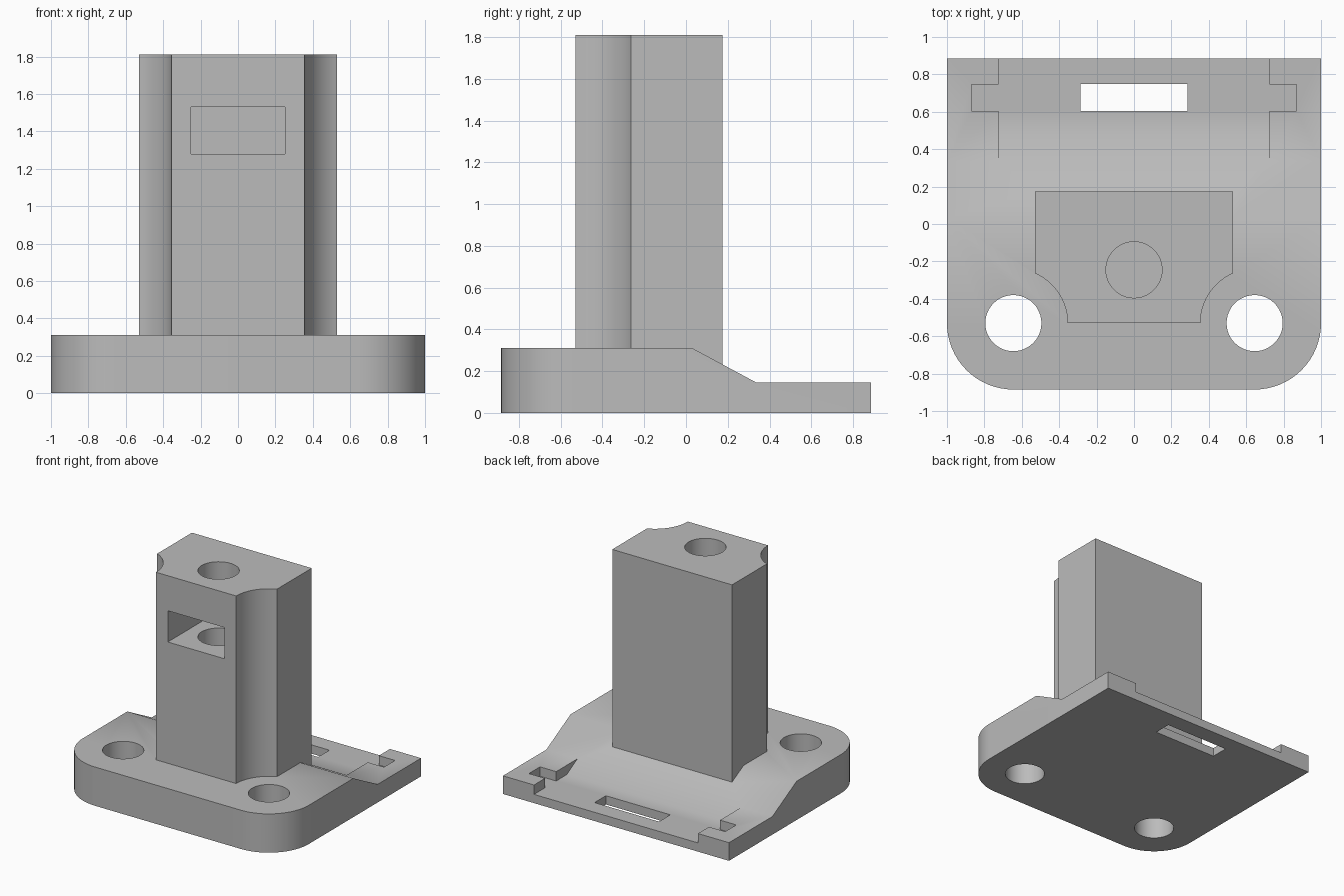
import bpy, bmesh, math
from mathutils import Vector

if "Cube" in bpy.data.objects:
    bpy.data.objects.remove(bpy.data.objects["Cube"], do_unlink=True)

grey = bpy.data.materials.new("plain grey")
grey.use_nodes = True
GREY = (0.5, 0.5, 0.5, 1)
grey.diffuse_color = GREY
grey.node_tree.nodes["Principled BSDF"].inputs["Base Color"].default_value = GREY


def prism(name, points, shift):
    """Extrude a closed outline of 3D points along shift."""
    bm = bmesh.new()
    face = bm.faces.new([bm.verts.new(p) for p in points])
    side = bmesh.ops.extrude_face_region(bm, geom=[face])
    verts = [v for v in side["geom"] if isinstance(v, bmesh.types.BMVert)]
    bmesh.ops.translate(bm, verts=verts, vec=Vector(shift))
    bmesh.ops.recalc_face_normals(bm, faces=bm.faces)
    mesh = bpy.data.meshes.new(name)
    bm.to_mesh(mesh)
    bm.free()
    mesh.materials.append(grey)
    obj = bpy.data.objects.new(name, mesh)
    bpy.context.collection.objects.link(obj)
    return obj


def upright(name, outline, z0, z1):
    return prism(name, [(x, y, z0) for x, y in outline], (0, 0, z1 - z0))


def crosswise(name, profile, half):
    return prism(name, [(-half, y, z) for y, z in profile], (2 * half, 0, 0))


def box(name, x0, x1, y0, y1, z0, z1):
    return upright(name, [(x0, y0), (x1, y0), (x1, y1), (x0, y1)], z0, z1)


def arc(cx, cy, r, start, end, n):
    angles = [start + (end - start) * i / n for i in range(n + 1)]
    return [(cx + r * math.cos(a), cy + r * math.sin(a)) for a in angles]


def bore(name, x, y, r, z0, z1):
    return upright(name, arc(x, y, r, 0, math.tau, 48)[:-1], z0, z1)


def combine(target, tool, operation="DIFFERENCE"):
    mod = target.modifiers.new("boolean", "BOOLEAN")
    mod.operation = operation
    mod.solver = "EXACT"
    mod.object = tool
    bpy.context.view_layer.objects.active = target
    bpy.ops.object.modifier_apply(modifier=mod.name)
    bpy.data.objects.remove(tool, do_unlink=True)


def mirrored(half):
    """Close a right-hand outline with its reflection."""
    return half + [(-x, y) for x, y in reversed(half)]


HOLE_X, HOLE_Y, HOLE_R = 0.645, -0.53, 0.15
BACK, TOP, LIP, FLOOR = 0.885, 0.31, 0.145, 0.07

# Base plate with rounded front corners
corner = arc(HOLE_X, HOLE_Y, 0.355, -math.pi / 2, 0, 16)
base = upright("mounting_base", mirrored(corner + [(1, BACK)]), 0, TOP)

# Sloped step down to the thin rear, then the recessed middle channel
combine(base, crosswise("step_cutter", [(0.03, TOP), (0.337, LIP), (1, LIP), (1, 0.5), (0.03, 0.5)], 1.2))
combine(base, crosswise("channel_cutter", [(0.337, LIP), (0.473, FLOOR), (1, FLOOR), (1, 0.5), (0.337, 0.5)], 0.725))

# Side notches, rear slot and screw holes
for s in (-1, 1):
    x0, x1 = sorted((s * 0.7, s * 0.868))
    combine(base, box("notch_cutter", x0, x1, 0.605, 0.745, FLOOR, 0.5))
    combine(base, bore("screw_hole_cutter", s * HOLE_X, HOLE_Y, HOLE_R, -0.1, 0.6))
combine(base, box("slot_cutter", -0.285, 0.285, 0.605, 0.748, -0.1, 0.5))

# Tall post with scooped front corners that clear the screw holes
bend = math.acos((HOLE_X - 0.53) / 0.29)
scoop = arc(HOLE_X, HOLE_Y, 0.29, math.pi, math.pi - bend, 14)
post = upright("post", mirrored(scoop + [(0.53, 0.175)]), 0.05, 1.81)
combine(base, post, "UNION")

# Blind bore from the top and the nut pocket in the front
combine(base, bore("bore_cutter", 0, -0.245, HOLE_R, TOP, 2))
combine(base, box("pocket_cutter", -0.25, 0.25, -0.7, 0, 1.28, 1.53))

base.name = "post_and_mounting_base"
bpy.ops.object.select_all(action="DESELECT")
base.select_set(True)
bpy.context.view_layer.objects.active = base
bpy.ops.object.shade_smooth_by_angle(angle=math.radians(30))
